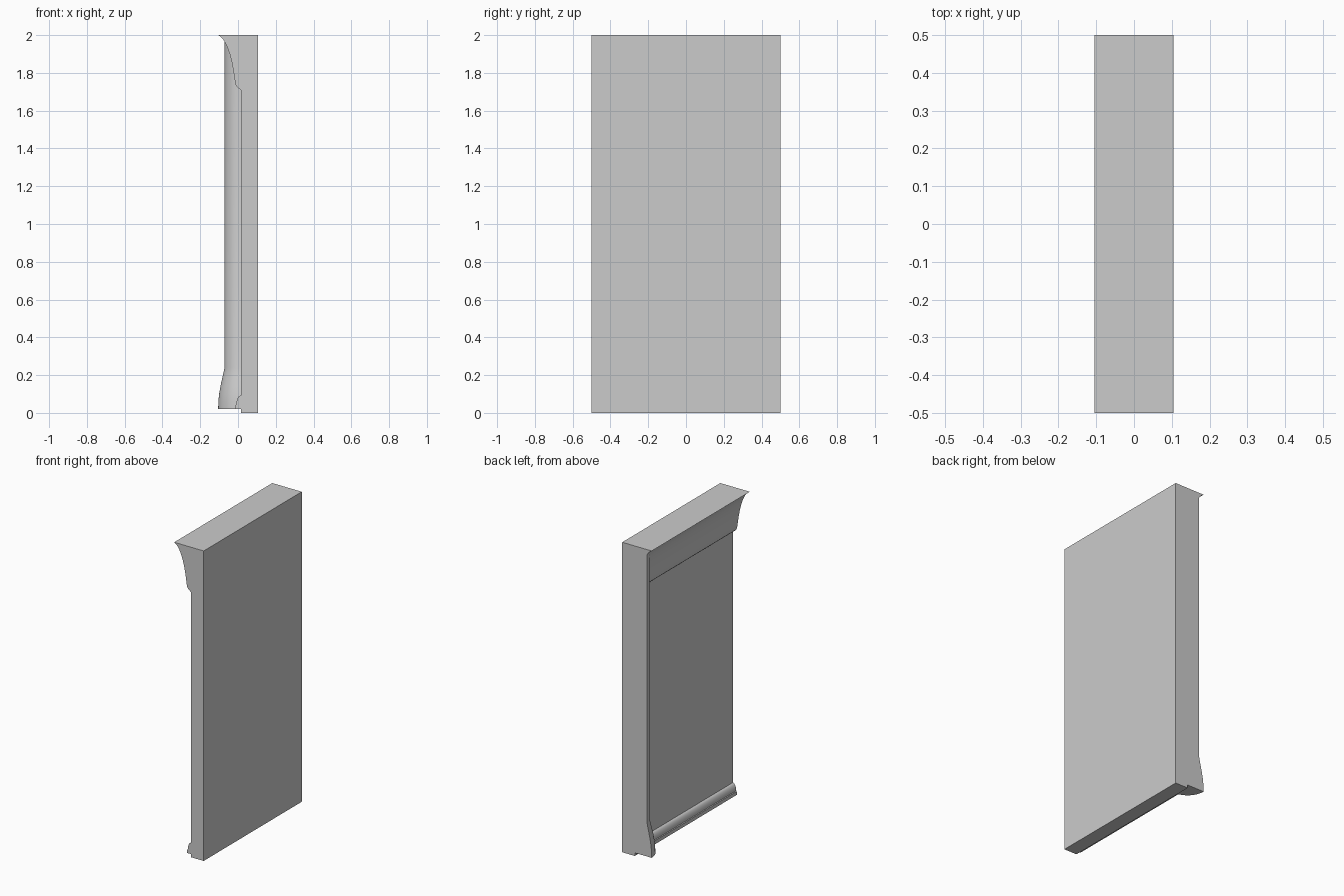
import bpy, bmesh, math

if "Cube" in bpy.data.objects:
    bpy.data.objects.remove(bpy.data.objects["Cube"])

WALL_X = 0.015   # plane of the decorated wall face
HALF = 0.5       # half length along y


def finish(name, bm, angle=30):
    bmesh.ops.remove_doubles(bm, verts=bm.verts, dist=1e-5)
    bmesh.ops.recalc_face_normals(bm, faces=bm.faces)
    mesh = bpy.data.meshes.new(name)
    bm.to_mesh(mesh)
    bm.free()
    obj = bpy.data.objects.new(name, mesh)
    bpy.context.collection.objects.link(obj)
    bpy.ops.object.select_all(action='DESELECT')
    obj.select_set(True)
    bpy.context.view_layer.objects.active = obj
    bpy.ops.object.shade_smooth_by_angle(angle=math.radians(angle))
    return obj


def loft(name, rings):
    """Closed solid through rings with equal point counts."""
    bm = bmesh.new()
    loops = [[bm.verts.new(p) for p in ring] for ring in rings]
    n = len(loops[0])
    for a, b in zip(loops, loops[1:]):
        for i in range(n):
            j = (i + 1) % n
            bm.faces.new((a[i], a[j], b[j], b[i]))
    bm.faces.new(loops[0])
    bm.faces.new(loops[-1])
    return finish(name, bm)


def moulding(name, profile):
    """Run an (x, z) profile along the whole wall."""
    return loft(name, [[(x, y, z) for x, z in profile] for y in (-HALF, HALF)])


# Flat wall slab
moulding("wall_panel", [(WALL_X, 0), (0.105, 0), (0.105, 2), (WALL_X, 2)])

# Concave crown moulding along the top
moulding("crown_moulding", [
    (WALL_X, 2), (-0.105, 2), (-0.088, 1.988), (-0.072, 1.968), (-0.056, 1.935),
    (-0.044, 1.90), (-0.034, 1.862), (-0.026, 1.82), (-0.019, 1.775),
    (-0.015, 1.745), (-0.011, 1.733), (-0.002, 1.723), (WALL_X, 1.71)])

# Small stepped baseboard
moulding("baseboard", [
    (WALL_X, 0.02), (-0.013, 0.02), (-0.012, 0.042), (-0.008, 0.046),
    (-0.008, 0.058), (-0.004, 0.072), (0.001, 0.083), (0.008, 0.09), (WALL_X, 0.092)])

# Quarter-round column at the rear end, flaring out at the foot
foot = [(0.12, 0.02), (0.119, 0.06), (0.115, 0.10), (0.108, 0.14),
        (0.097, 0.19), (0.086, 0.24), (0.086, 1.995)]
STEPS = 12
rings = []
for r, z in foot:
    arc = [math.radians(180 + 90 * i / STEPS) for i in range(STEPS + 1)]
    rings.append([(WALL_X, HALF, z)] +
                 [(WALL_X + r * math.cos(a), HALF + r * math.sin(a), z) for a in arc])
loft("corner_column", rings)
